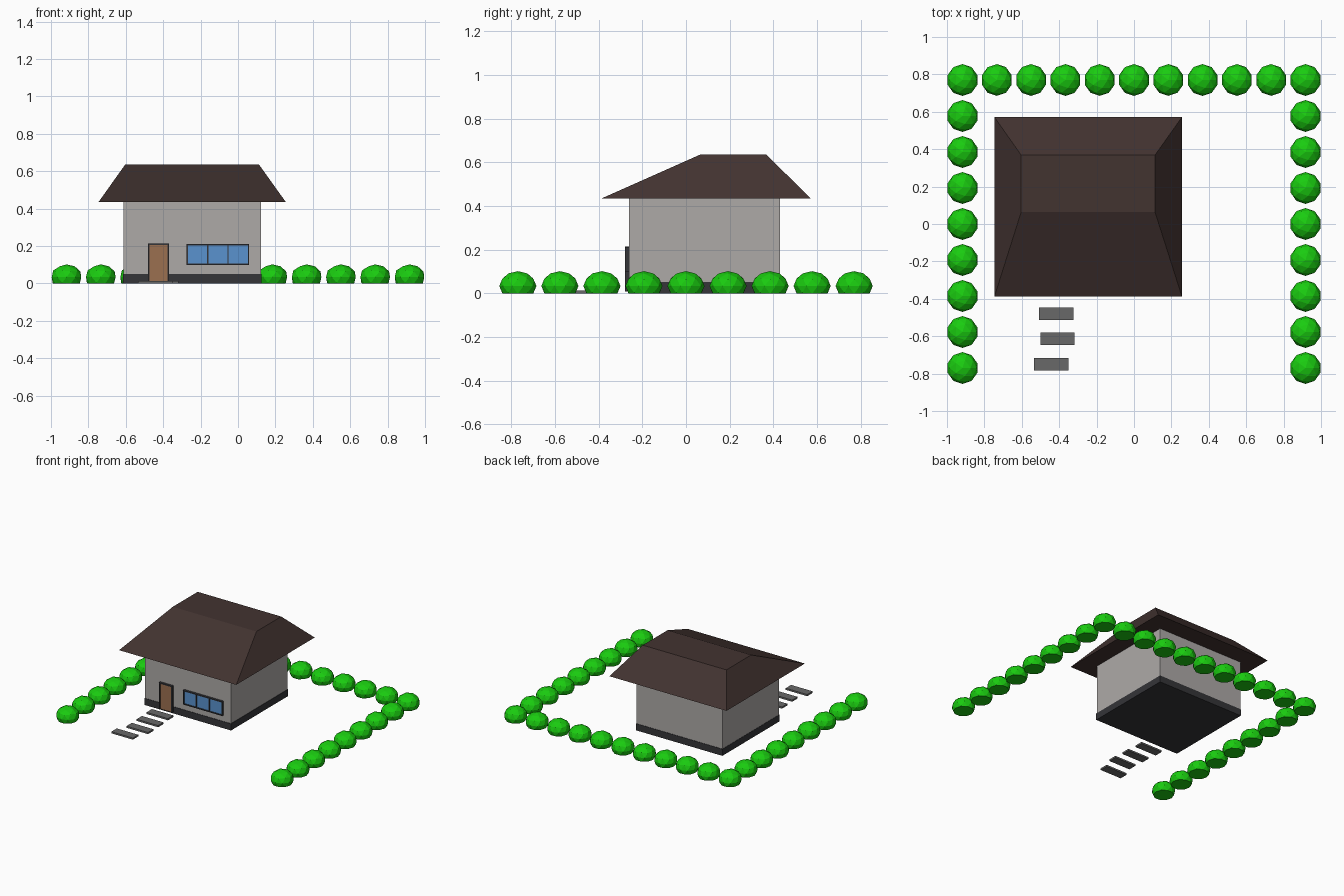
import bpy, bmesh
from mathutils import Vector

if "Cube" in bpy.data.objects:
    bpy.data.objects.remove(bpy.data.objects["Cube"])


def mat(name, r, g, b):
    m = bpy.data.materials.new(name)
    m.diffuse_color = (r, g, b, 1)
    m.use_nodes = True
    m.node_tree.nodes["Principled BSDF"].inputs["Base Color"].default_value = m.diffuse_color
    return m


WALL = mat("plaster", 0.42, 0.40, 0.39)
DARK = mat("dark_trim", 0.035, 0.035, 0.04)
ROOF = mat("roof_brown", 0.055, 0.033, 0.03)
WOOD = mat("door_wood", 0.33, 0.16, 0.08)
GLASS = mat("window_blue", 0.10, 0.29, 0.62)
LEAF = mat("leaf_green", 0.01, 0.60, 0.005)
STONE = mat("path_stone", 0.14, 0.14, 0.14)


def finish(name, bm, material):
    bmesh.ops.recalc_face_normals(bm, faces=bm.faces)
    me = bpy.data.meshes.new(name)
    bm.to_mesh(me)
    bm.free()
    me.materials.append(material)
    ob = bpy.data.objects.new(name, me)
    bpy.context.collection.objects.link(ob)
    return ob


def box(name, x, y, z, material):
    bm = bmesh.new()
    bmesh.ops.create_cube(bm, size=1)
    lo, hi = Vector((x[0], y[0], z[0])), Vector((x[1], y[1], z[1]))
    for v in bm.verts:
        v.co = Vector([(lo[i] + hi[i]) / 2 + v.co[i] * (hi[i] - lo[i]) for i in range(3)])
    return finish(name, bm, material)


# House body on its dark plinth
box("plinth", (-0.615, 0.125), (-0.264, 0.434), (0, 0.052), DARK)
box("walls", (-0.613, 0.122), (-0.261, 0.431), (0.052, 0.437), WALL)

# Hipped roof with a flat top set towards the back
bm = bmesh.new()
bmesh.ops.create_cube(bm, size=1)
for v in bm.verts:
    x, y, z = v.co
    if z > 0:
        v.co = (0.112 if x > 0 else -0.603, 0.368 if y > 0 else 0.065, 0.636)
    else:
        v.co = (0.256 if x > 0 else -0.746, 0.571 if y > 0 else -0.387, 0.435)
finish("roof", bm, ROOF)

# Door in its frame
for side, x in (("left", -0.482), ("right", -0.378)):
    box(f"door_jamb_{side}", (x, x + 0.010), (-0.279, -0.26), (0.01, 0.215), DARK)
box("door_lintel", (-0.472, -0.378), (-0.279, -0.26), (0.207, 0.215), DARK)
box("door", (-0.472, -0.378), (-0.272, -0.26), (0.01, 0.207), WOOD)

# Window: rails, posts and three panes
for name, z in (("sill", 0.100), ("head", 0.203)):
    box(f"window_{name}", (-0.276, 0.060), (-0.279, -0.26), (z, z + 0.007), DARK)
for i in range(4):
    x = -0.276 + i * 0.1095
    box(f"window_post_{i}", (x, x + 0.0075), (-0.279, -0.26), (0.107, 0.203), DARK)
    if i < 3:
        box(f"window_pane_{i}", (x + 0.0075, x + 0.1095), (-0.272, -0.26), (0.107, 0.203), GLASS)

# Stepping stones to the door
for i, (x, y) in enumerate([(-0.443, -0.750), (-0.409, -0.614), (-0.416, -0.480), (-0.425, -0.346)]):
    box(f"stepping_stone_{i}", (x - 0.092, x + 0.092), (y - 0.033, y + 0.033), (0, 0.013), STONE)


# Low-poly bushes: squashed icospheres cut flat at the ground
def bush_mesh():
    bm = bmesh.new()
    bmesh.ops.create_icosphere(bm, subdivisions=2, radius=1)
    for v in bm.verts:
        v.co = (v.co.x * 0.083, v.co.y * 0.085, v.co.z * 0.068 + 0.034)
    cut = bmesh.ops.bisect_plane(bm, geom=bm.verts[:] + bm.edges[:] + bm.faces[:],
                                 plane_co=(0, 0, 0), plane_no=(0, 0, 1), clear_inner=True)
    rim = [e for e in cut["geom_cut"] if isinstance(e, bmesh.types.BMEdge)]
    bmesh.ops.contextual_create(bm, geom=rim)
    return bm


spots = [(-0.917 + i * 0.1834, 0.77) for i in range(11)]
spots += [(s * 0.917, -0.77 + i * 0.1925) for s in (-1, 1) for i in range(8)]
first = finish("bush_0", bush_mesh(), LEAF)
first.location = (*spots[0], 0)
for i, p in enumerate(spots[1:], 1):
    ob = bpy.data.objects.new(f"bush_{i}", first.data)
    ob.location = (*p, 0)
    bpy.context.collection.objects.link(ob)
